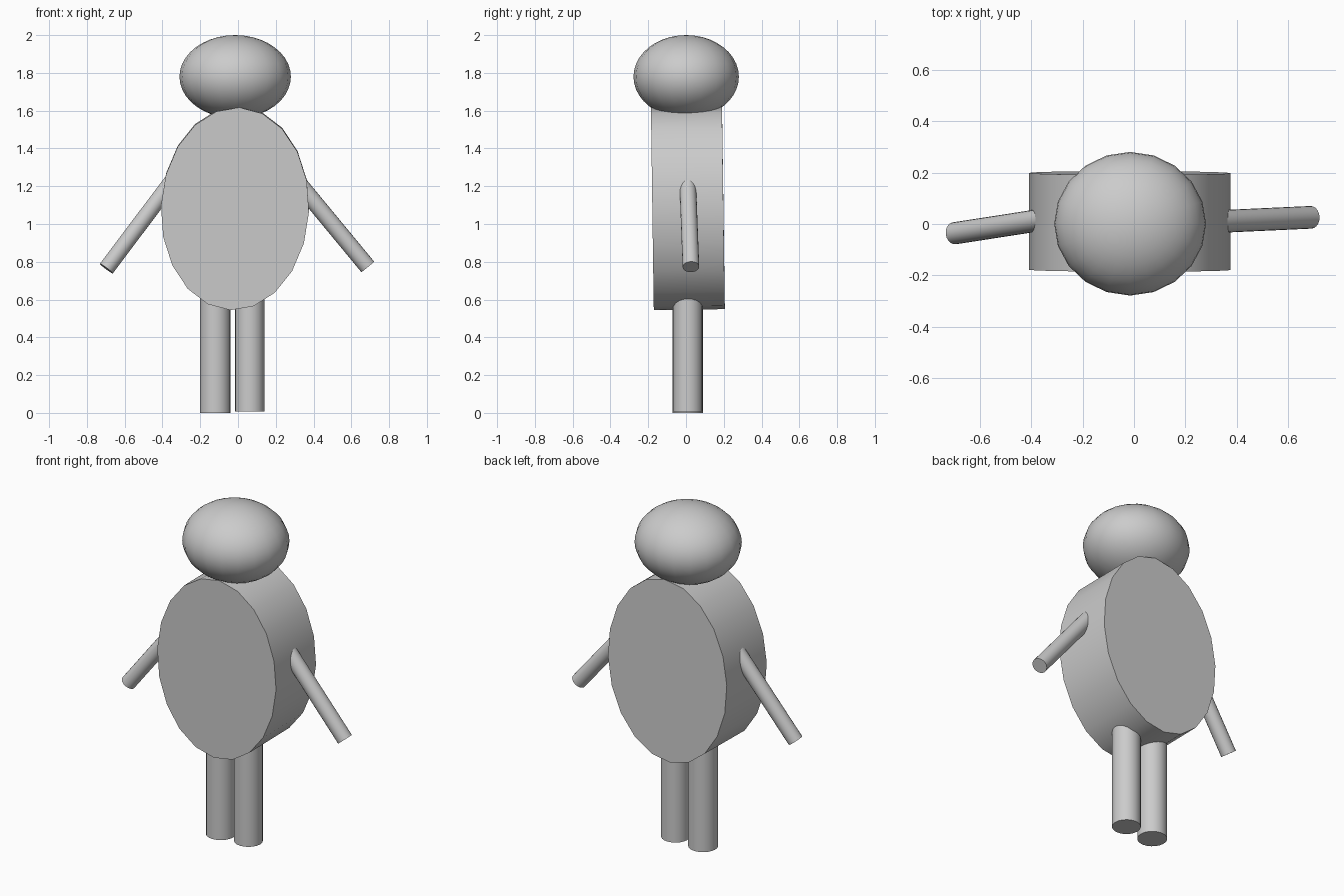
import bpy
import math
from mathutils import Vector

if "Cube" in bpy.data.objects:
    bpy.data.objects.remove(bpy.data.objects["Cube"])

SIDES = 20


def smooth(obj, name):
    obj.name = name
    bpy.ops.object.shade_smooth_by_angle(angle=math.radians(35))
    return obj


def rod(name, start, end, radius):
    """Capped cylinder running between two points."""
    a, b = Vector(start), Vector(end)
    d = b - a
    bpy.ops.mesh.primitive_cylinder_add(
        vertices=SIDES, radius=radius, depth=d.length,
        location=(a + b) / 2, rotation=d.to_track_quat('Z', 'Y').to_euler())
    return smooth(bpy.context.object, name)


# Torso: oval drum facing front, leaning very slightly
bpy.ops.mesh.primitive_cylinder_add(vertices=SIDES, radius=1, depth=0.376,
                                    rotation=(math.pi / 2, 0, 0))
torso = bpy.context.object
bpy.ops.object.transform_apply(rotation=True)
torso.scale = (0.392, 1, 0.537)
torso.rotation_euler = (0.014, 0.045, 0)
torso.location = (-0.016, 0.01, 1.083)
bpy.ops.object.transform_apply(scale=True, location=False, rotation=False)
smooth(torso, "torso")

# Head: flattened ball
bpy.ops.mesh.primitive_uv_sphere_add(segments=SIDES, ring_count=SIDES, radius=1,
                                     location=(-0.015, 0.001, 1.78))
head = bpy.context.object
head.scale = (0.295, 0.279, 0.22)
bpy.ops.object.transform_apply(scale=True, location=False, rotation=False)
smooth(head, "head")

# Legs
rod("left_leg", (-0.12, 0.01, 0.0), (-0.12, 0.01, 0.70), 0.081)
rod("right_leg", (0.062, 0.01, 0.007), (0.062, 0.01, 0.70), 0.078)

# Arms, slanting out and down from inside the torso
rod("left_arm", (-0.245, 0.034, 1.365), (-0.697, -0.036, 0.764), 0.043)
rod("right_arm", (0.23, 0.005, 1.326), (0.687, 0.026, 0.773), 0.044)
